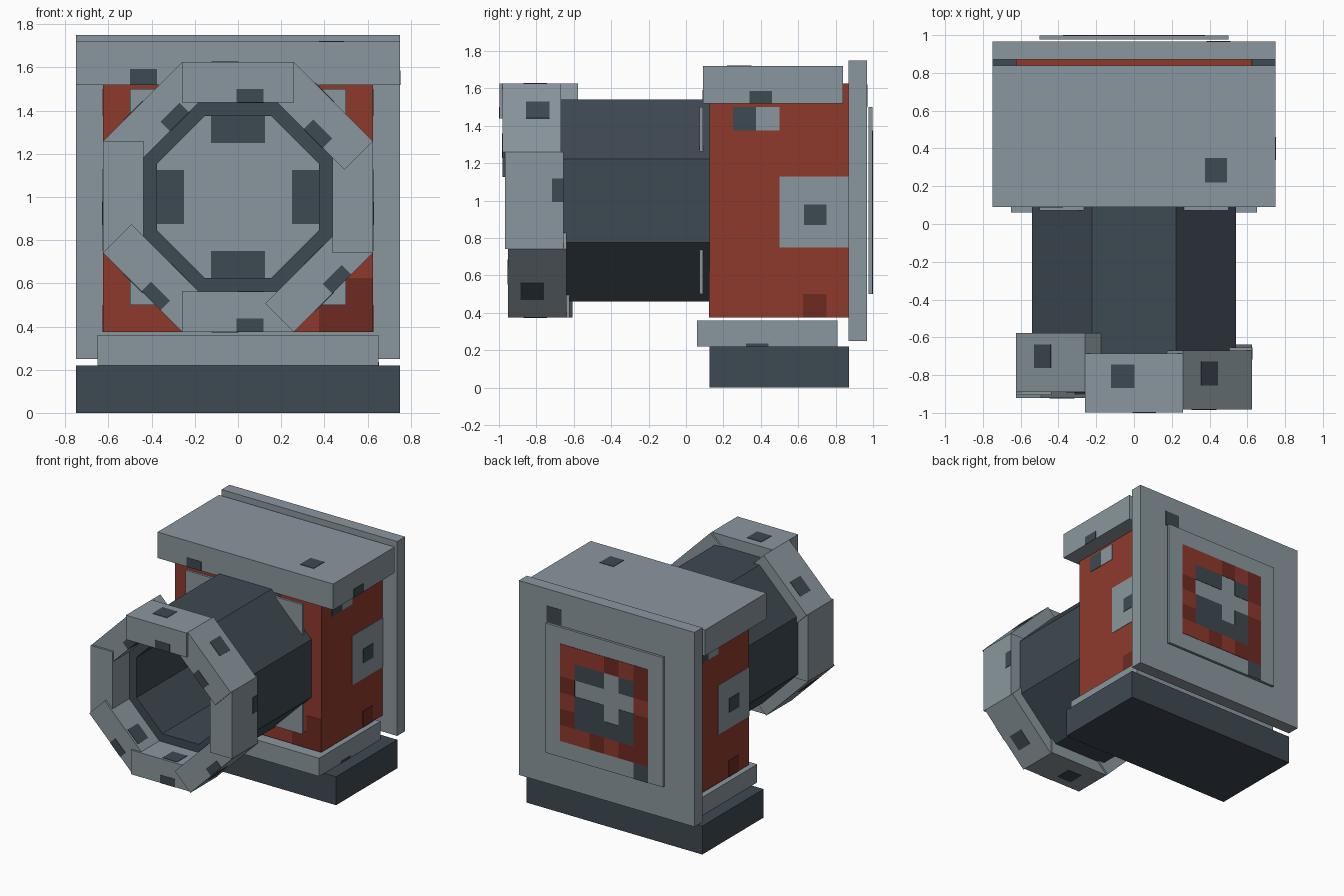
import bpy, bmesh, math
from mathutils import Matrix, Vector

if "Cube" in bpy.data.objects:
    bpy.data.objects.remove(bpy.data.objects["Cube"])


def material(name, rgb):
    m = bpy.data.materials.new(name)
    m.use_nodes = True
    m.diffuse_color = (*rgb, 1)
    bsdf = next(n for n in m.node_tree.nodes if n.type == 'BSDF_PRINCIPLED')
    bsdf.inputs["Base Color"].default_value = (*rgb, 1)
    return m


LIGHT = material("light_grey", (0.254, 0.309, 0.342))
DARK = material("dark_slate", (0.048, 0.067, 0.084))
RED = material("brick_red", (0.275, 0.042, 0.026))
DEEP = material("deep_red", (0.155, 0.024, 0.015))
T = 0.003   # thickness of painted plates
C = 0.125   # size of one painted square


def finish(name, bm, mat):
    bmesh.ops.recalc_face_normals(bm, faces=bm.faces)
    me = bpy.data.meshes.new(name)
    bm.to_mesh(me)
    bm.free()
    me.materials.append(mat)
    ob = bpy.data.objects.new(name, me)
    bpy.context.collection.objects.link(ob)
    return ob


def box(name, x, y, z, mat, frame=Matrix()):
    """Box from three (low, high) ranges, placed by an optional frame."""
    lo, hi = Vector((x[0], y[0], z[0])), Vector((x[1], y[1], z[1]))
    bm = bmesh.new()
    bmesh.ops.create_cube(bm, size=1)
    d = hi - lo
    bm.transform(frame @ Matrix.Translation((lo + hi) / 2) @ Matrix.Diagonal((*d, 1)))
    return finish(name, bm, mat)


def about(c, h=C / 2):
    return (c - h, c + h)


# Base, plinth, body, roof and back plate
box("base", (-.75, .75), (.125, .872), (0, .22), DARK)
box("plinth", (-.65, .65), (.06, .81), (.22, .36), LIGHT)
box("plinth_spot", (.65, .65 + T), (.32, .44), (.22, .235), DARK)
box("body", (-.625, .625), (.125, .875), (.375, 1.625), RED)
box("roof", (-.75, .75), (.09, .84), (1.52, 1.72), LIGHT)
box("back_plate", (-.75, .75), (.87, .967), (.25, 1.75), LIGHT)

# Painted squares on roof and back plate
box("roof_front_spot", (-.5, -.375), (.09 - T, .09), (1.52, 1.592), DARK)
box("roof_top_spot", (.375, .492), (.22, .35), (1.72, 1.72 + T), DARK)
box("roof_side_spot", (.75, .75 + T), (.34, .46), (1.52, 1.585), DARK)
box("back_plate_spot", (.385, .51), (.967, .967 + T), (1.5, 1.62), DARK)

# Painted patches on both body sides, turned half round for the other side
for side, turn in (("left", 0), ("right", math.pi)):
    f = Matrix.Translation((0, .5, 0)) @ Matrix.Rotation(turn, 4, 'Z')
    x1, x2 = (.625, .625 + T), (.625, .625 + 2 * T)
    box(side + "_panel", x1, (0, .375), (.75, 1.13), LIGHT, f)
    box(side + "_panel_spot", x2, (.13, .25), (.87, .98), DARK, f)
    box(side + "_dark_patch", x1, (-.25, -.125), (1.375, 1.5), DARK, f)
    box(side + "_light_patch", x1, (-.125, 0), (1.375, 1.5), LIGHT, f)
    box(side + "_deep_patch", x1, (.125, .25), (.375, .5), DEEP, f)

# Painted corner on the body front
box("front_patch_low", (.375, .5), (.125 - T, .125), (.375, .5), DEEP)
box("front_patch_high", (.5, .625), (.125 - T, .125), (.375, .625), DEEP)

# Front panel behind the barrel with four dark squares
box("front_panel", (-.5, .5), (.072, .09), (.5, 1.5), LIGHT)
for k in range(4):
    f = Matrix.Translation((0, 0, 1)) @ Matrix.Rotation(k * math.pi / 2, 4, 'Y')
    box("front_panel_square", (-.125, .125), (.072 - T, .072), (.25, .375), DARK, f)

# Back panel with a painted pattern, one letter per square
box("back_panel", (-.5, .5), (.977, 1 - T), (.5, 1.5), LIGHT)
pattern = ["........",
           ".RRRdRd.",
           ".RDD.Dd.",
           ".d....R.",
           ".RDD.Dd.",
           ".dDDDDd.",
           ".RRdRdd.",
           "......D."]
paint = {"R": RED, "d": DEEP, "D": DARK}
for r, row in enumerate(pattern):
    for c, key in enumerate(row):
        if key in paint:
            box("back_square", about(.4375 - c * C), (1 - T, 1),
                about(1.4375 - r * C), paint[key])

# Eight-sided barrel tube
bm = bmesh.new()
loops = []
for apothem, y in ((.54, .125), (.54, -.7), (.375, -.7), (.375, .125)):
    rad = apothem / math.cos(math.pi / 8)
    angles = [(k + .5) * math.pi / 4 for k in range(8)]
    loops.append([bm.verts.new((rad * math.cos(a), y, 1 + rad * math.sin(a))) for a in angles])
for i in range(4):
    a, b = loops[i], loops[(i + 1) % 4]
    for k in range(8):
        n = (k + 1) % 8
        bm.faces.new((a[k], a[n], b[n], b[k]))
finish("barrel", bm, DARK)

# Muzzle ring of eight blocks, each stepped slightly back from the last
INNER, OUTER, DEPTH = .438, .625, .3125
for k in range(8):
    f = Matrix.Translation((0, 0, 1)) @ Matrix.Rotation(k * math.pi / 4, 4, 'Y')
    y = -1 + T + k * .0153
    box("muzzle_block", (-.259, .259), (y, y + DEPTH), (INNER, OUTER), LIGHT, f)
    skin, lining = (OUTER, OUTER + T), (INNER - T, INNER)
    if k == 2:
        box("muzzle_outer_spot", about(-.055), (y + .25, y + DEPTH), skin, DARK, f)
    elif k != 6:
        upper = k in (7, 0, 1)
        s = 1 if upper else -1
        edge = (INNER, INNER + .062) if upper else (OUTER - .062, OUTER)
        box("muzzle_front_spot", about(s * .055), (y - T, y), edge, DARK, f)
        box("muzzle_outer_spot", about(-s * .06), about(y + (.19 if upper else .13)), skin, DARK, f)
        box("muzzle_inner_spot", about(s * .06), about(y + .08), lining, DARK, f)
